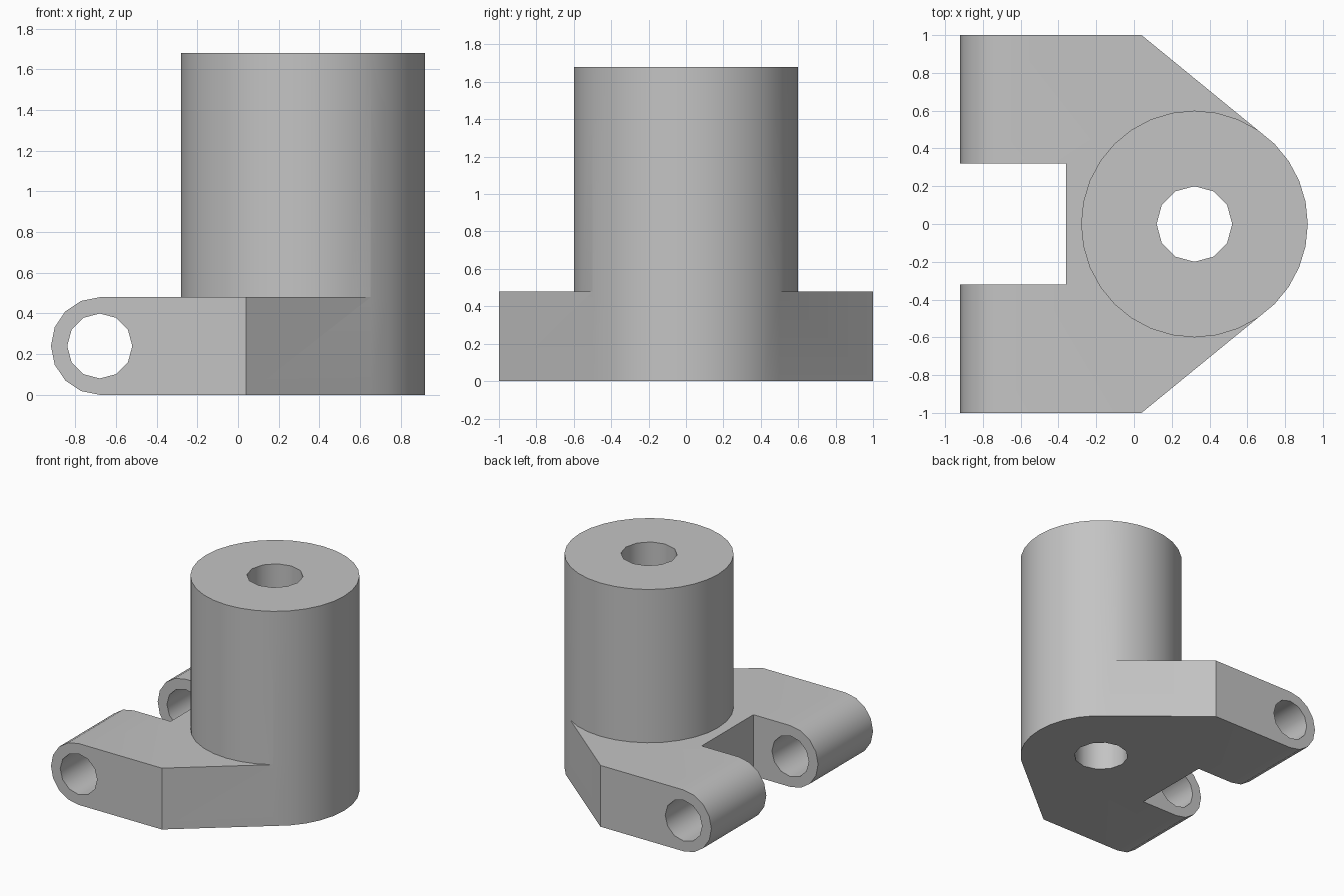
import bpy, bmesh
from math import sin, cos, pi, radians

if "Cube" in bpy.data.objects:
    bpy.data.objects.remove(bpy.data.objects["Cube"], do_unlink=True)

grey = bpy.data.materials.new("light_grey")
grey.use_nodes = True
colour = (0.55, 0.55, 0.55, 1)
grey.diffuse_color = colour
grey.node_tree.nodes["Principled BSDF"].inputs["Base Color"].default_value = colour

BOSS_X, BOSS_R, PLATE_H, TOP = 0.32, 0.6, 0.48, 1.68
PIVOT_X, PIVOT_Z = -0.68, 0.24


def arc(cx, cy, r, start, end, steps):
    """Points along an arc, angles in degrees."""
    angles = [radians(start + (end - start) * i / steps) for i in range(steps + 1)]
    return [(cx + r * cos(a), cy + r * sin(a)) for a in angles]


def prism(name, outline, low, high, axis="z"):
    """Extrude a closed outline along z, or an x-z outline along y."""
    bm = bmesh.new()
    place = (lambda p: (p[0], p[1], low)) if axis == "z" else (lambda p: (p[0], low, p[1]))
    face = bm.faces.new([bm.verts.new(place(p)) for p in outline])
    grown = bmesh.ops.extrude_face_region(bm, geom=[face])
    move = (0, 0, high - low) if axis == "z" else (0, high - low, 0)
    bmesh.ops.translate(bm, vec=move,
                        verts=[g for g in grown["geom"] if isinstance(g, bmesh.types.BMVert)])
    bmesh.ops.recalc_face_normals(bm, faces=bm.faces)
    mesh = bpy.data.meshes.new(name)
    bm.to_mesh(mesh)
    bm.free()
    mesh.materials.append(grey)
    obj = bpy.data.objects.new(name, mesh)
    bpy.context.collection.objects.link(obj)
    return obj


def combine(target, tool, operation):
    """Apply a boolean and discard the tool object."""
    bpy.context.view_layer.objects.active = target
    mod = target.modifiers.new(operation, "BOOLEAN")
    mod.operation, mod.solver, mod.object = operation, "EXACT", tool
    bpy.ops.object.modifier_apply(modifier=mod.name)
    bpy.data.objects.remove(tool, do_unlink=True)


# Forked plate: plan outline with a rounded nose and a slot between the arms
nose = arc(BOSS_X, 0, BOSS_R, -56.25, 56.25, 10)
plan = [(-1, -1), (0.04, -1)] + nose + [(0.04, 1), (-1, 1),
        (-1, 0.32), (-0.36, 0.32), (-0.36, -0.32), (-1, -0.32)]
bracket = prism("bracket", plan, 0, PLATE_H)

# Rounded arm ends from the side profile
side = arc(PIVOT_X, PIVOT_Z, PIVOT_Z, 90, 270, 8) + [(1.2, 0), (1.2, PLATE_H)]
combine(bracket, prism("side_profile", side, -1.2, 1.2, "y"), "INTERSECT")

# Upright boss
boss = arc(BOSS_X, 0, BOSS_R, 0, 360, 32)[:-1]
combine(bracket, prism("boss", boss, PLATE_H, TOP), "UNION")

# Vertical bore and cross pin holes
bore = arc(BOSS_X, 0, 0.2, 0, 360, 12)[:-1]
combine(bracket, prism("bore", bore, -0.2, TOP + 0.2), "DIFFERENCE")
pin = arc(PIVOT_X, PIVOT_Z, 0.16, 0, 360, 12)[:-1]
combine(bracket, prism("pin_hole", pin, -1.2, 1.2, "y"), "DIFFERENCE")

# Smooth curved walls, crisp edges
bpy.ops.object.select_all(action="DESELECT")
bracket.select_set(True)
bpy.context.view_layer.objects.active = bracket
bpy.ops.object.shade_smooth_by_angle(angle=radians(32))
